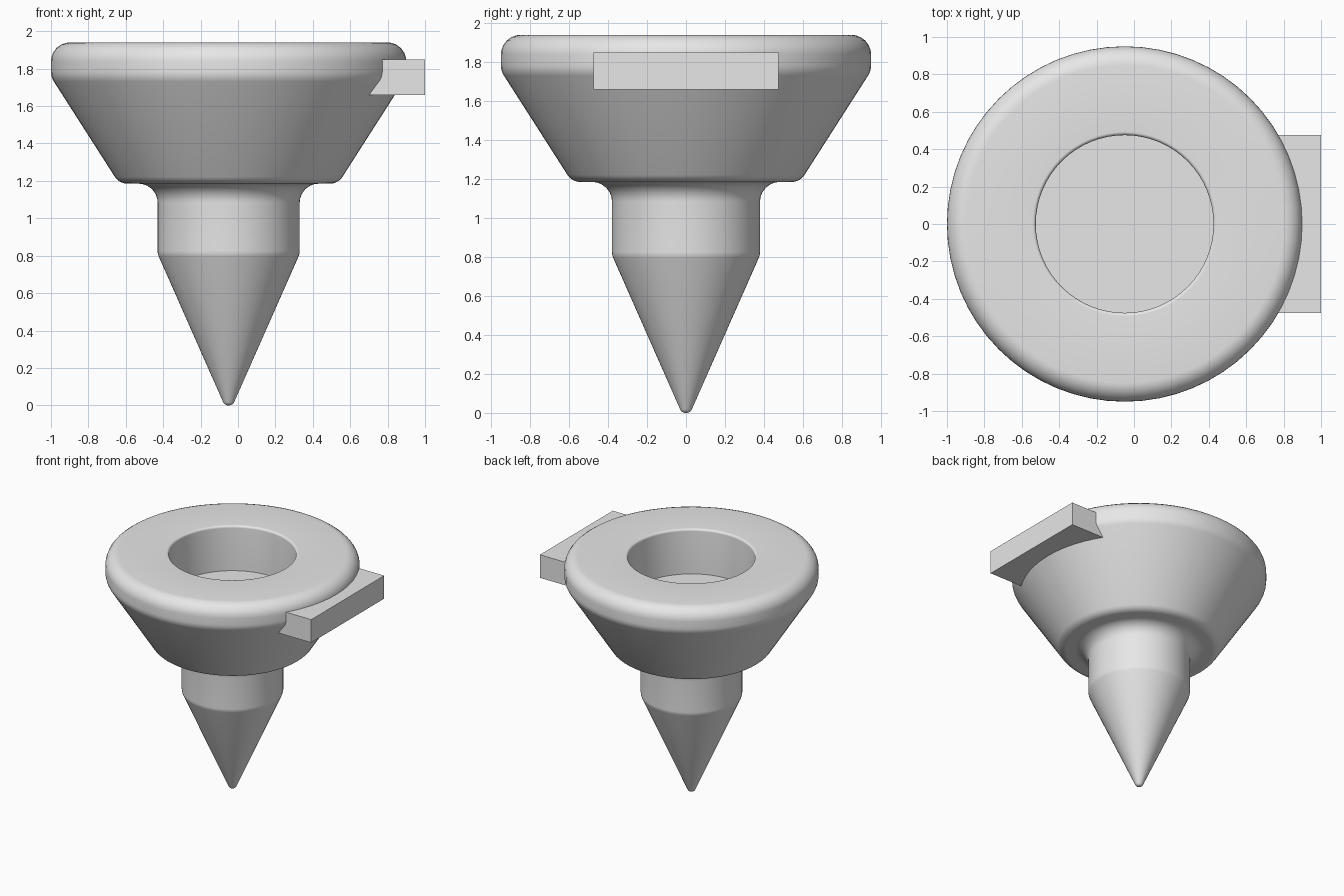
import bpy
import bmesh
from math import pi, radians, tan
from mathutils import Vector, Matrix

if "Cube" in bpy.data.objects:
    bpy.data.objects.remove(bpy.data.objects["Cube"], do_unlink=True)

AXIS_X = -0.05
SEGMENTS = 64

grey = bpy.data.materials.new("plain grey")
grey.use_nodes = True
grey.diffuse_color = (0.8, 0.8, 0.8, 1)
grey.node_tree.nodes["Principled BSDF"].inputs["Base Color"].default_value = (0.8, 0.8, 0.8, 1)


def rounded(corners, steps=6):
    """Round each (radius, height, fillet) corner of an open profile."""
    pts = [Vector((r, z)) for r, z, f in corners]
    out = []
    for i, (r, z, fillet) in enumerate(corners):
        p = pts[i]
        if fillet == 0:
            out.append(p)
            continue
        a = (pts[i - 1] - p).normalized()
        b = (pts[i + 1] - p).normalized()
        half = a.angle(b) / 2
        reach = fillet / tan(half)
        start, end = p + a * reach, p + b * reach
        centre = p + (a + b).normalized() * (reach**2 + fillet**2) ** 0.5
        u, v = start - centre, end - centre
        for k in range(steps + 1):
            t = k / steps
            out.append(centre + u.lerp(v, t).normalized() * fillet)
    return out


def add_object(name, bm, location):
    mesh = bpy.data.meshes.new(name)
    bmesh.ops.recalc_face_normals(bm, faces=bm.faces)
    bm.to_mesh(mesh)
    bm.free()
    mesh.materials.append(grey)
    obj = bpy.data.objects.new(name, mesh)
    obj.location = location
    bpy.context.collection.objects.link(obj)
    return obj


# Turned body: pointed stem, shoulder, flared head and blind hole
profile = rounded([
    (0, 0, 0),
    (0.022, 0, 0.03),
    (0.38, 0.81, 0.08),
    (0.38, 1.185, 0.1),
    (0.585, 1.185, 0.08),
    (0.95, 1.755, 0.1),
    (0.95, 1.94, 0.1),
    (0.475, 1.94, 0.018),
    (0.475, 1.57, 0),
    (0, 1.57, 0),
])
bm = bmesh.new()
verts = [bm.verts.new((p.x, 0, p.y)) for p in profile]
edges = [bm.edges.new(pair) for pair in zip(verts, verts[1:])]
bmesh.ops.spin(bm, geom=verts + edges, cent=(0, 0, 0), axis=(0, 0, 1),
               angle=2 * pi, steps=SEGMENTS, use_duplicate=False)
bmesh.ops.remove_doubles(bm, verts=bm.verts, dist=0.0005)
body = add_object("turned_body", bm, (AXIS_X, 0, 0))
bpy.ops.object.select_all(action='DESELECT')
body.select_set(True)
bpy.context.view_layer.objects.active = body
bpy.ops.object.shade_smooth_by_angle(angle=radians(30))

# Side tab, sunk into the head
bm = bmesh.new()
bmesh.ops.create_cube(bm, size=1, matrix=Matrix.Diagonal((0.4, 0.95, 0.19, 1)))
add_object("side_tab", bm, (0.8, 0, 1.755))
